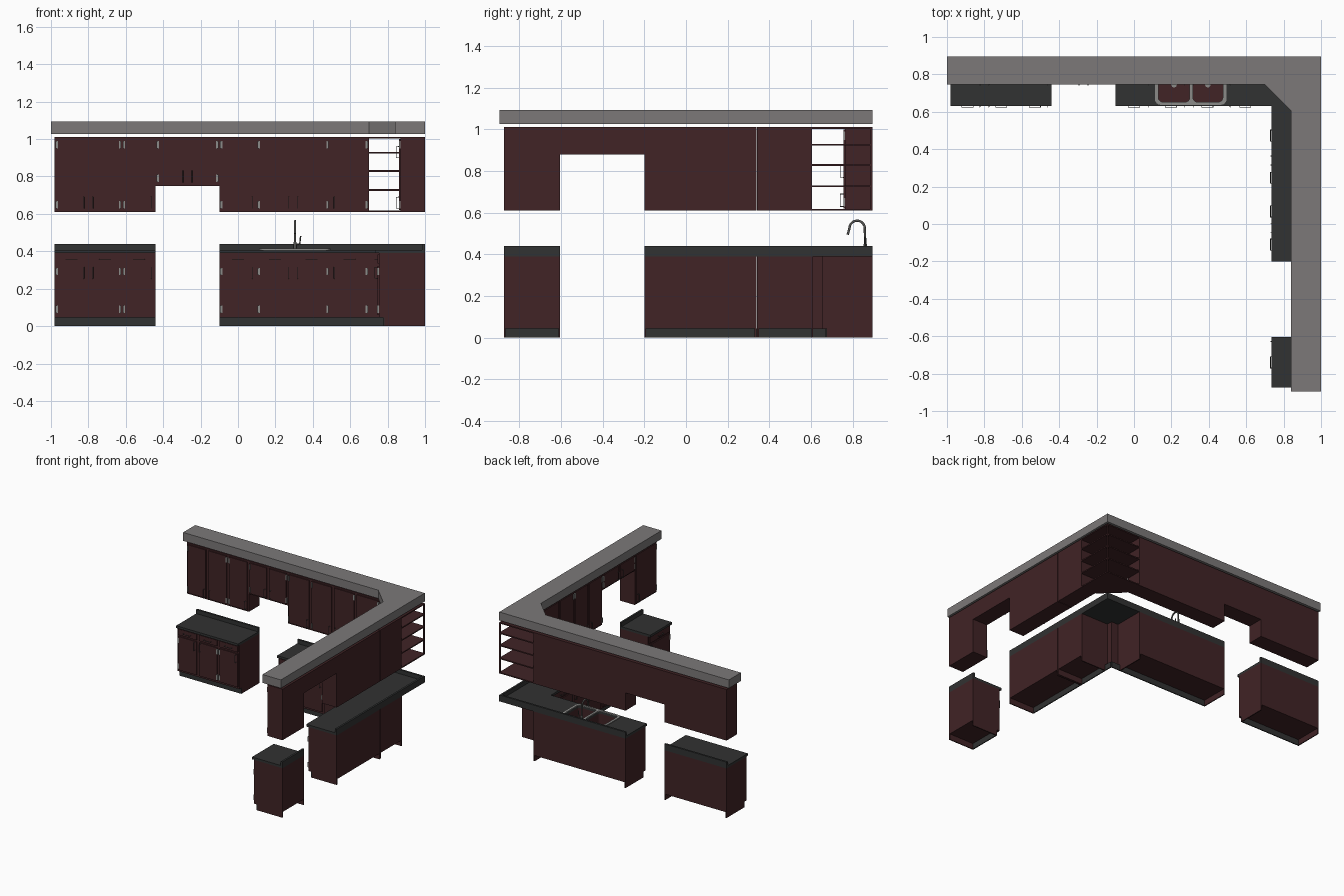
import bpy, bmesh, math
from mathutils import Vector

if "Cube" in bpy.data.objects:
    bpy.data.objects.remove(bpy.data.objects["Cube"])


def material(name, rgb):
    m = bpy.data.materials.new(name)
    m.diffuse_color = (*rgb, 1)
    m.use_nodes = True
    m.node_tree.nodes["Principled BSDF"].inputs["Base Color"].default_value = m.diffuse_color
    return m


WOOD = material("dark red wood", (0.052, 0.017, 0.019))
STONE = material("charcoal counter", (0.031, 0.032, 0.032))
SOFFIT = material("grey soffit", (0.2, 0.19, 0.19))
STEEL = material("brushed steel", (0.26, 0.26, 0.25))
DARK_STEEL = material("dark steel", (0.09, 0.09, 0.085))


def finish(name, bm, mat):
    bmesh.ops.recalc_face_normals(bm, faces=bm.faces)
    me = bpy.data.meshes.new(name)
    bm.to_mesh(me)
    bm.free()
    me.materials.append(mat)
    ob = bpy.data.objects.new(name, me)
    bpy.context.collection.objects.link(ob)
    return ob


def prism(name, pts, z0, z1, mat):
    bm = bmesh.new()
    f = bm.faces.new([bm.verts.new((x, y, z0)) for x, y in pts])
    ext = bmesh.ops.extrude_face_region(bm, geom=[f])["geom"]
    bmesh.ops.translate(bm, vec=(0, 0, z1 - z0),
                        verts=[v for v in ext if isinstance(v, bmesh.types.BMVert)])
    return finish(name, bm, mat)


# Run coordinates: s along the wall, d out from the wall, z up
def back(s, d):
    return (s, 0.895 - d)


def right(s, d):
    return (1.0 - d, s)


def box(name, run, s0, s1, d0, d1, z0, z1, mat=WOOD):
    return prism(name, [run(s0, d0), run(s1, d0), run(s1, d1), run(s0, d1)], z0, z1, mat)


def tube(name, pts, r, mat, sides=1):
    cu = bpy.data.curves.new(name, 'CURVE')
    cu.dimensions = '3D'
    cu.bevel_depth, cu.bevel_resolution, cu.use_fill_caps = r, sides, True
    sp = cu.splines.new('POLY')
    sp.points.add(len(pts) - 1)
    for p, co in zip(sp.points, pts):
        p.co = (*co, 1)
    cu.materials.append(mat)
    ob = bpy.data.objects.new(name, cu)
    bpy.context.collection.objects.link(ob)
    return ob


def pull(run, s, z, d, upright, h=0.03):
    ends = [(s, z - h), (s, z + h)] if upright else [(s - h, z), (s + h, z)]
    (sa, za), (sb, zb) = ends
    tube("pull_handle", [(*run(sa, d), za), (*run(sa, d + .015), za),
                         (*run(sb, d + .015), zb), (*run(sb, d), zb)], .0022, DARK_STEEL)


def door(run, s0, s1, z0, z1, d, hinge, pull_z):
    # slab door, two hinges and one upright pull
    box("door", run, s0 + .011, s1 - .011, d, d + .008, z0, z1)
    h = s0 + .011 if hinge == 'L' else s1 - .011
    p = s1 - .024 if hinge == 'L' else s0 + .024
    for z in (z0 + .03, z1 - .03):
        box("hinge", run, h - .006, h + .006, d, d + .0095, z - .02, z + .02, STEEL)
    pull(run, p, pull_z, d + .008, True)


def base_run(run, cells, cols, hinges):
    # carcasses with end panels reaching the floor behind the toe kick
    bodies = []
    for a, b in cells:
        bodies.append(box("base_cabinet", run, a, b, 0, .247, .045, .39))
        for s in (a, b - .008):
            box("end_panel", run, s, s + .008, 0, .217, 0, .045)
    for a, b, h in zip(cols, cols[1:], hinges):
        door(run, a, b, .06, .322, .247, h, .285)
        box("drawer_front", run, a + .011, b - .011, .247, .255, .335, .382)
        pull(run, (a + b) / 2, .358, .255, False)
    return bodies


def wall_run(run, cells, cols, hinges, z0):
    for a, b in cells:
        box("wall_cabinet", run, a, b, 0, .13, z0, 1.012)
    for a, b, h in zip(cols, cols[1:], hinges):
        door(run, a, b, z0 + .01, 1.0, .13, h, z0 + .05)


# Base cabinets
LEFT = [-.98, -.80, -.62, -.44]
MAIN = [-.10, .10, .295, .49, .70]
SIDE = [-.20, -.02, .155, .34, .605]
base_run(back, [(-.98, -.44)], LEFT, "LRL")
sink_cabinet = base_run(back, [(-.10, .70)], MAIN, "LLRR")[0]
base_run(right, [(-.20, .338), (.342, .61)], SIDE, "LRLR")
base_run(right, [(-.875, -.605)], [-.875, -.605], "L")

# Corner fillers where the two base runs meet
prism("corner_filler", [(.70, .648), (.753, .648), (.753, .61), (.761, .61),
                        (.761, .656), (.70, .656)], .045, .39, WOOD)

# Toe kicks
for run, a, b in ((back, -.98, -.44), (back, -.10, .775),
                  (right, -.20, .67), (right, -.875, -.605)):
    box("toe_kick", run, a, b, .217, .225, 0, .045, STONE)

# Countertops and backsplashes
corner_top = prism("corner_countertop", [(-.10, .895), (-.10, .63), (.735, .63), (.735, -.20),
                                         (1, -.20), (1, .895)], .39, .408, STONE)
box("left_countertop", back, -.98, -.44, 0, .265, .39, .408, STONE)
box("right_countertop", right, -.875, -.605, 0, .265, .39, .408, STONE)
for run, a, b in ((back, -.98, -.44), (back, -.10, 1.0),
                  (right, -.20, .88), (right, -.875, -.605)):
    box("backsplash", run, a, b, 0, .015, .408, .44, STONE)

# Wall cabinets, with short ones over the gaps
wall_run(back, [(-.98, -.44), (-.10, .70)], LEFT, "LRL", .61)
wall_run(back, [], MAIN, "LLRR", .61)
wall_run(back, [(-.44, -.10)], [-.44, -.27, -.10], "LR", .75)
wall_run(right, [(-.20, .338), (.342, .605)], SIDE, "LRLR", .61)
wall_run(right, [(-.875, -.605)], [-.875, -.605], "L", .61)
wall_run(right, [(-.605, -.20)], [-.605, -.4025, -.20], "LR", .88)

# Open corner shelves and rear post
for z in (.61, .723, .825, .922, 1.003):
    prism("corner_shelf", [(.70, .757), (.862, .605), (1, .605), (1, .895), (.70, .895)],
          z, z + .009, WOOD)
box("corner_post", back, .99, 1.0, 0, .01, .61, 1.012)

# Soffit
prism("soffit", [(-1, .895), (-1, .745), (.70, .745), (.84, .605), (.84, -.895),
                 (1, -.895), (1, .895)], 1.027, 1.093, SOFFIT)

# Sink: two basins cut through counter and cabinet
BASINS = [(.13, .298), (.315, .475)]
Y0, Y1 = .652, .838


def rounded(x0, x1, y0, y1, r):
    pts = []
    for i, (cx, cy) in enumerate(((x1 - r, y1 - r), (x0 + r, y1 - r),
                                  (x0 + r, y0 + r), (x1 - r, y0 + r))):
        for k in range(5):
            a = math.pi / 2 * (i + k / 4)
            pts.append((cx + r * math.cos(a), cy + r * math.sin(a)))
    return pts


for x0, x1 in BASINS:
    cutter = prism("sink_cutter", rounded(x0, x1, Y0, Y1, .025), .28, .45, WOOD)
    cutter.hide_render = True
    for ob in (sink_cabinet, corner_top):
        mod = ob.modifiers.new("basin", 'BOOLEAN')
        mod.operation, mod.object, mod.solver = 'DIFFERENCE', cutter, 'EXACT'
        bpy.context.view_layer.objects.active = ob
        bpy.ops.object.modifier_apply(modifier=mod.name)
    bpy.data.objects.remove(cutter)
    cx, cy = (x0 + x1) / 2, (Y0 + Y1) / 2
    prism("drain", rounded(cx - .015, cx + .015, cy - .015, cy + .015, .015),
          .28, .283, STEEL)

# Steel sink rim, a filled outline with two holes
cu = bpy.data.curves.new("sink_rim", 'CURVE')
cu.dimensions, cu.fill_mode, cu.extrude = '2D', 'BOTH', .003
for outline in [rounded(.112, .495, .637, .855, .03)] + [rounded(a, b, Y0, Y1, .025) for a, b in BASINS]:
    sp = cu.splines.new('POLY')
    sp.points.add(len(outline) - 1)
    sp.use_cyclic_u = True
    for p, (x, y) in zip(sp.points, outline):
        p.co = (x, y, 0, 1)
cu.materials.append(STEEL)
rim = bpy.data.objects.new("sink_rim", cu)
rim.location.z = .411
bpy.context.collection.objects.link(rim)

# Gooseneck faucet and lever
arc = [(.305, .822 + .037 * math.cos(t * math.pi / 10),
        .525 + .037 * math.sin(t * math.pi / 10)) for t in range(11)]
tube("faucet", [(.305, .862, .408)] + arc + [(.305, .777, .495)], .006, DARK_STEEL, 3)
tube("faucet_base", [(.305, .861, .408), (.305, .861, .45)], .009, DARK_STEEL, 3)
tube("faucet_lever", [(.305, .861, .435), (.33, .861, .44), (.335, .861, .482)],
     .004, DARK_STEEL, 2)

# Turn curves into meshes and smooth the round parts
bpy.ops.object.select_all(action='DESELECT')
curves = [o for o in bpy.context.scene.objects if o.type == 'CURVE']
for o in curves:
    o.select_set(True)
bpy.context.view_layer.objects.active = curves[0]
bpy.ops.object.convert(target='MESH')
bpy.ops.object.shade_smooth_by_angle(angle=math.radians(40))
